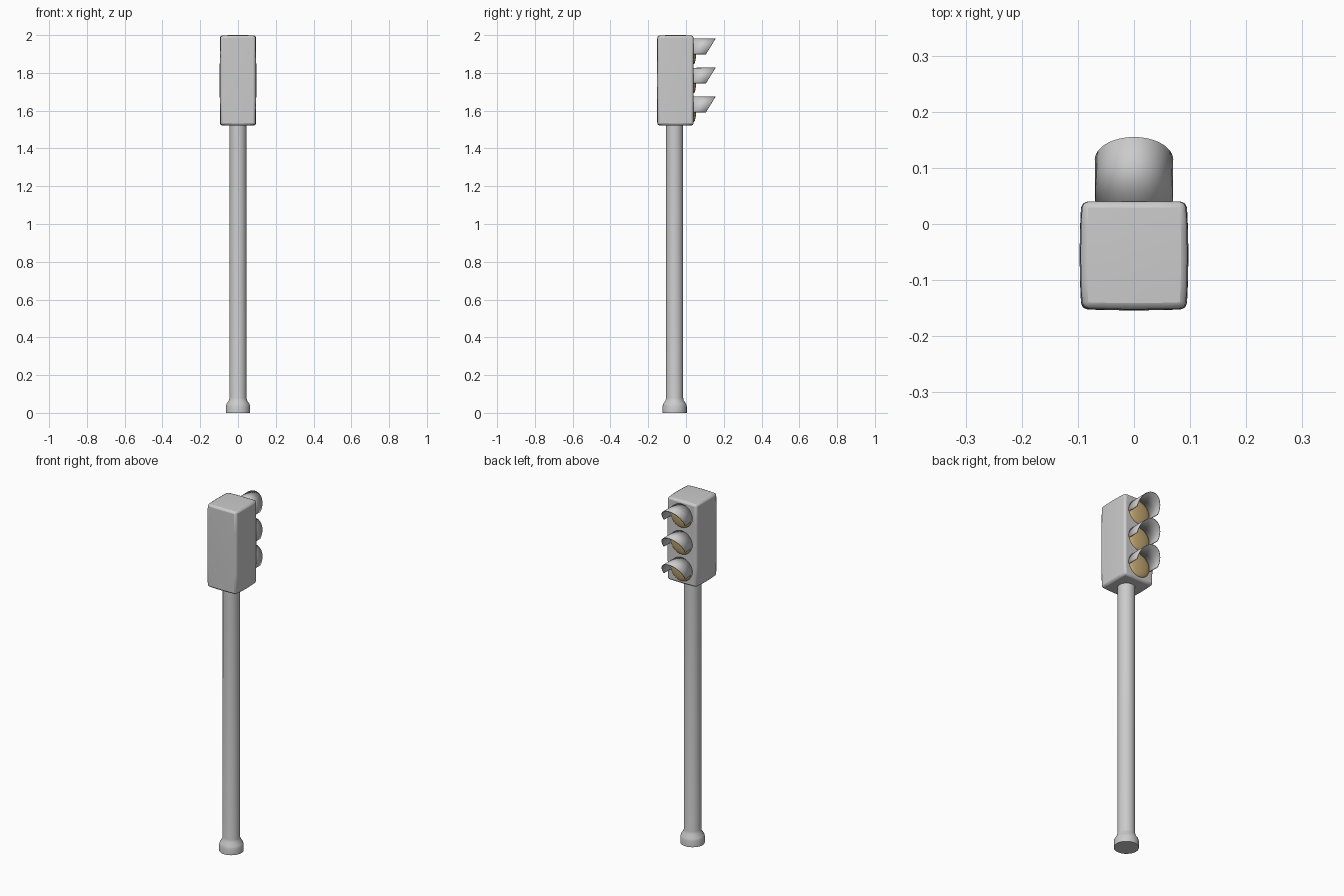
import bpy, bmesh, math

if "Cube" in bpy.data.objects:
    bpy.data.objects.remove(bpy.data.objects["Cube"])

LENS_Z = (1.912, 1.758, 1.605)


def link(name, bm, angle=35):
    bmesh.ops.recalc_face_normals(bm, faces=bm.faces)
    mesh = bpy.data.meshes.new(name)
    bm.to_mesh(mesh)
    bm.free()
    ob = bpy.data.objects.new(name, mesh)
    bpy.context.collection.objects.link(ob)
    bpy.ops.object.select_all(action='DESELECT')
    ob.select_set(True)
    bpy.context.view_layer.objects.active = ob
    bpy.ops.object.shade_smooth_by_angle(angle=math.radians(angle))
    return ob


def lathe(name, profile, place, n=32):
    """Revolve (radius, height) points; place(a, b, h) maps them to the world."""
    bm = bmesh.new()
    rings = []
    for r, h in profile:
        rings.append([bm.verts.new(place(r * math.cos(t), r * math.sin(t), h))
                      for t in (2 * math.pi * i / n for i in range(n))])
    for lo, hi in zip(rings, rings[1:]):
        for i in range(n):
            j = (i + 1) % n
            bm.faces.new((lo[i], lo[j], hi[j], hi[i]))
    bm.faces.new(rings[0])
    bm.faces.new(rings[-1])
    return link(name, bm)


# Pole with flared foot
lathe("pole", [(.064, 0), (.064, .035), (.06, .048), (.048, .066), (.045, .08), (.045, 1.54)],
      lambda a, b, h: (a, b - .06, h))

# Signal housing: slightly bulging box with softened edges
bm = bmesh.new()
bmesh.ops.create_cube(bm, size=2)
bmesh.ops.subdivide_edges(bm, edges=bm.edges[:], cuts=3, use_grid_fill=True)
for v in bm.verts:
    x, y, z = v.co
    bx, by, bz = 1 - x * x, 1 - y * y, 1 - z * z
    back = y < 0
    v.co = (x * (.092 + .003 * by + .002 * bz),
            -.055 + y * (.095 + (.002 * (bx + bz) if back else 0)),
            1.760 + z * (.236 + .002 * (bx + by)))
housing = link("housing", bm, 30)
bev = housing.modifiers.new("soft_edges", 'BEVEL')
bev.width = .011
bev.segments = 2
bev.limit_method = 'ANGLE'
bev.angle_limit = math.radians(45)

# Lens material
amber = bpy.data.materials.new("lens_tan")
amber.diffuse_color = (.56, .40, .17, 1)
amber.use_nodes = True
amber.node_tree.nodes["Principled BSDF"].inputs["Base Color"].default_value = amber.diffuse_color


def visor(name, zc):
    """Cylindrical hood, cut off on a slant at the front."""
    bm = bmesh.new()
    n, start, sweep, r = 28, math.radians(-12), math.radians(204), .069
    rows = []
    for i in range(n + 1):
        t = start + sweep * i / n
        x, z = r * math.cos(t), r * math.sin(t)
        tip = .114 + .041 * (z / r)
        rows.append((bm.verts.new((x, .03, zc + z)),
                     bm.verts.new((x * 1.015, tip, zc + z * 1.015))))
    for a, b in zip(rows, rows[1:]):
        bm.faces.new((a[0], b[0], b[1], a[1]))
    # normals made to point outward so the wall grows inward
    ob = link(name, bm)
    f = ob.data.polygons[n // 2]
    if f.normal.z < 0:
        ob.data.flip_normals()
    wall = ob.modifiers.new("wall", 'SOLIDIFY')
    wall.thickness = .004
    wall.offset = -1


# Three lamps: domed lens under a visor
for label, zc in zip(("top", "middle", "bottom"), LENS_Z):
    dome = [(.066, .030)] + [(.066 * math.cos(a), .040 + .014 * math.sin(a))
                             for a in (math.radians(d) for d in (0, 15, 30, 45, 60, 75, 88))]
    lens = lathe(label + "_lens", dome, lambda a, b, h, zc=zc: (a, h, zc + b))
    lens.data.materials.append(amber)
    visor(label + "_visor", zc)
